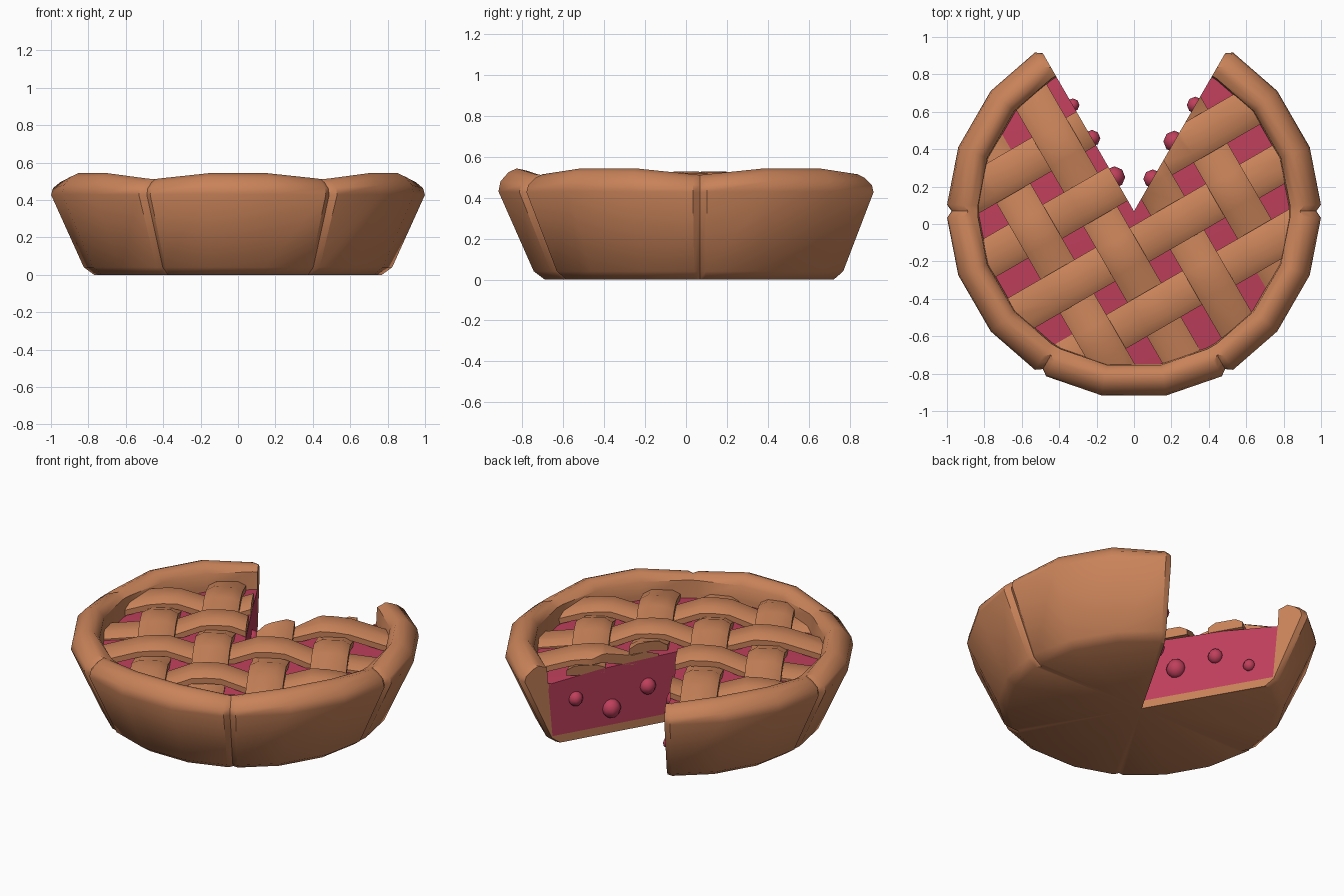
import bpy, bmesh, math
from mathutils import Vector

if "Cube" in bpy.data.objects:
    bpy.data.objects.remove(bpy.data.objects["Cube"])

CY = 0.0685                       # pie centre on y (the missing slice faces +y)


def material(name, rgb):
    m = bpy.data.materials.new(name)
    m.diffuse_color = (*rgb, 1)
    m.use_nodes = True
    m.node_tree.nodes["Principled BSDF"].inputs["Base Color"].default_value = m.diffuse_color
    return m


CRUST = material("baked_crust", (0.58, 0.225, 0.1))
BERRY = material("berry_filling", (0.52, 0.05, 0.107))


def finish(name, bm, mat, angle=40):
    bmesh.ops.recalc_face_normals(bm, faces=bm.faces)
    me = bpy.data.meshes.new(name)
    bm.to_mesh(me)
    bm.free()
    ob = bpy.data.objects.new(name, me)
    bpy.context.collection.objects.link(ob)
    ob.location.y = CY
    if mat:
        me.materials.append(mat)
        smooth(ob, angle)
    return ob


def smooth(ob, angle):
    bpy.ops.object.select_all(action='DESELECT')
    bpy.context.view_layer.objects.active = ob
    ob.select_set(True)
    bpy.ops.object.shade_smooth_by_angle(angle=math.radians(angle))


def loft(rings):
    """Closed rings of points joined in order, with both ends capped."""
    bm = bmesh.new()
    rows = [[bm.verts.new(p) for p in ring] for ring in rings]
    n = len(rows[0])
    for a, b in zip(rows, rows[1:]):
        for i in range(n):
            j = (i + 1) % n
            bm.faces.new((a[i], a[j], b[j], b[i]))
    bm.faces.new(rows[0])
    bm.faces.new(rows[-1])
    bmesh.ops.remove_doubles(bm, verts=bm.verts, dist=1e-5)
    return bm


# angles of the five slices: a groove at every slice boundary
COLS = [120 + 60 * k + d for k in range(5) for d in (0, 2, 20, 40, 58)] + [420]


def sweep(profile, grooved):
    rings = []
    for deg in COLS:
        d = deg % 60
        dip = max(0, 1 - min(d, 60 - d) / 20)
        ring = []
        for r, z in profile:
            if grooved and r > 0.85:
                z -= 0.032 * dip * max(0, min(1, (z - 0.42) / 0.1))
            if grooved and d == 0 and (r > 0.9 or z < 0.045):
                r *= 0.975
            a = math.radians(deg)
            ring.append((r * math.cos(a), r * math.sin(a), z))
        rings.append(ring)
    return loft(rings)


# crust shell with rounded rim
finish("crust_shell", sweep([(0, 0), (0.77, 0), (0.825, 0.04), (1.0, 0.43), (0.99, 0.48),
                             (0.95, 0.525), (0.91, 0.543), (0.87, 0.535), (0.835, 0.49),
                             (0.83, 0.4), (0.8, 0.05), (0, 0.05)], True), CRUST)
# fruit filling, slightly domed
finish("filling", sweep([(0, 0.05), (0.8, 0.05), (0.832, 0.38), (0.5, 0.413), (0, 0.43)],
                        False), BERRY)

# helper prism: the area inside the rim, without the missing slice
outline = [(0, 0)] + [(0.87 * math.cos(math.radians(a)), 0.87 * math.sin(math.radians(a)))
                      for a in range(120, 421, 10)]
cutter = finish("strip_cutter", loft([[(x, y, z) for x, y in outline] for z in (0.2, 0.8)]), None)
cutter.hide_render = True

# woven lattice strips
OFFS = (-0.51, -0.17, 0.17, 0.51)
SECTION = [(-0.105, -0.03), (0.105, -0.03), (0.105, 0.005), (0.06, 0.03), (-0.06, 0.03), (-0.105, 0.005)]


def strip(name, along, side, offset, first_high):
    path = [(-0.92, -0.03)]
    for k, c in enumerate(OFFS):
        h = 0.03 if (k + first_high) % 2 else -0.03
        path += [(c - 0.085, h), (c, h + 0.004), (c + 0.085, h)]
    path.append((0.92, -0.03))
    rings = []
    for t, h in path:
        ring = []
        for s, dz in SECTION:
            p = along * t + side * (offset + s)
            z = 0.468 + h + dz - 0.075 * (t * t + offset * offset)
            ring.append((p.x, p.y, z))
        rings.append(ring)
    ob = finish(name, loft(rings), CRUST, 30)
    mod = ob.modifiers.new("trim", 'BOOLEAN')
    mod.operation = 'INTERSECT'
    mod.solver = 'EXACT'
    mod.object = cutter
    bpy.context.view_layer.update()
    bpy.ops.object.modifier_apply(modifier="trim")
    smooth(ob, 30)


c30, s30 = math.cos(math.pi / 6), 0.5
U = Vector((c30, s30, 0))
V = Vector((-s30, c30, 0))
for k, off in enumerate(OFFS):
    strip(f"lattice_strip_across_{k + 1}", U, V, off, k % 2)
    strip(f"lattice_strip_along_{k + 1}", V, U, off, (k + 1) % 2)
bpy.data.objects.remove(cutter)

# berries poking out of the two cut faces: angle, distance, height, radius
for k, (deg, d, z, r) in enumerate([(60, 0.2, 0.25, 0.05), (60, 0.43, 0.155, 0.058), (60, 0.655, 0.26, 0.045),
                                    (120, 0.21, 0.22, 0.058), (120, 0.45, 0.255, 0.045),
                                    (120, 0.655, 0.155, 0.036)]):
    bm = bmesh.new()
    bmesh.ops.create_uvsphere(bm, u_segments=8, v_segments=6, radius=r)
    a = math.radians(deg)
    bmesh.ops.translate(bm, verts=bm.verts, vec=(d * math.cos(a), d * math.sin(a), z))
    finish(f"berry_{k + 1}", bm, BERRY, 60)
